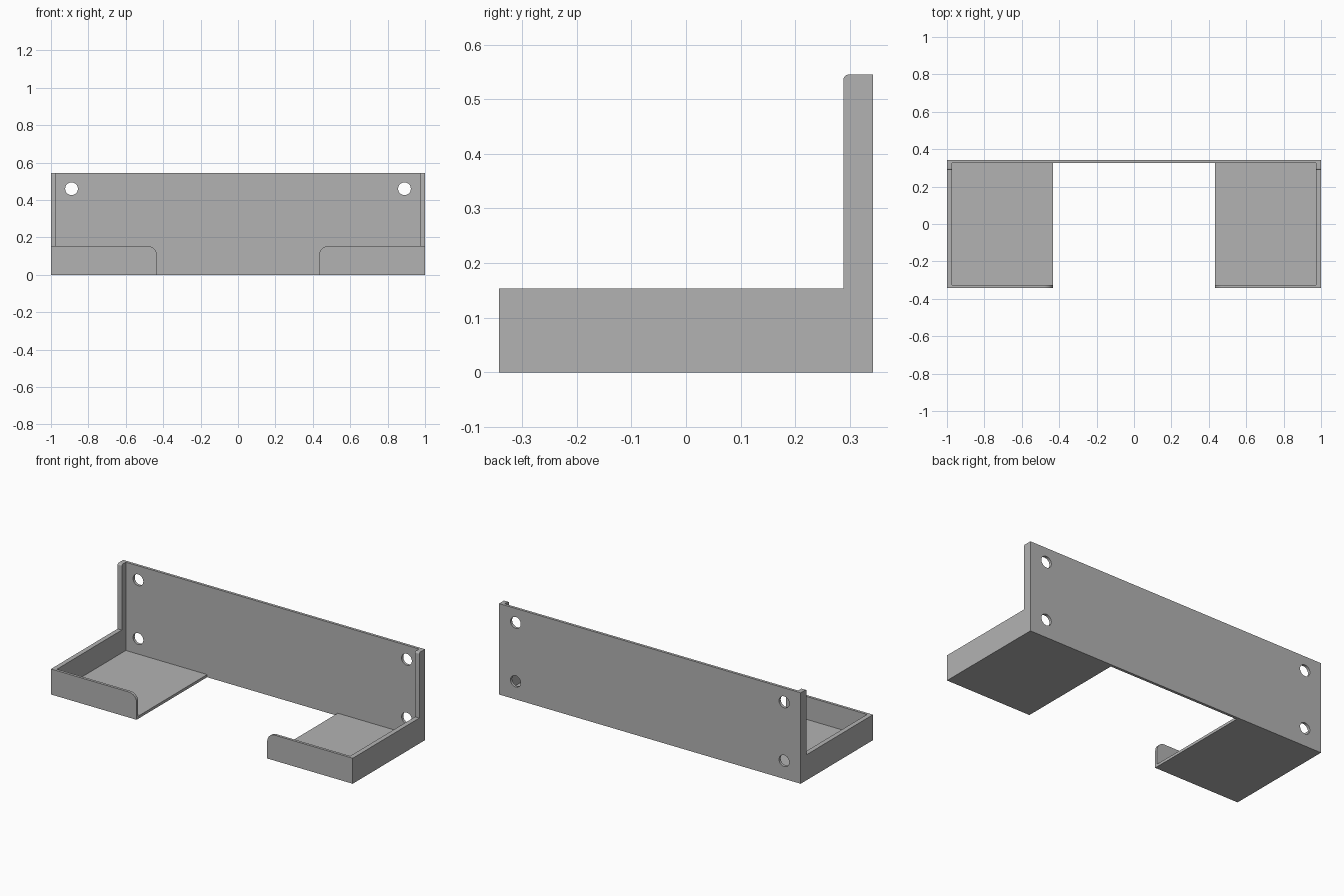
import bpy, bmesh, math
from mathutils import Matrix, Vector

default = bpy.data.objects.get("Cube")
if default:
    bpy.data.objects.remove(default, do_unlink=True)

grey = bpy.data.materials.new("matte grey")
grey.use_nodes = True
COLOUR = (0.45, 0.45, 0.45, 1)
grey.diffuse_color = COLOUR
grey.node_tree.nodes["Principled BSDF"].inputs["Base Color"].default_value = COLOUR

# Main dimensions
W, D, H = 1.0, 0.342, 0.545           # half width, half depth, height
TRAY_H, TRAY_X = 0.153, 0.433         # tray wall height, inner end of tray
SIDE, SHEET = 0.028, 0.016            # side wall and sheet thickness
BACK = D - SHEET                      # front face of the back panel


def finish(name, bm):
    bmesh.ops.recalc_face_normals(bm, faces=bm.faces)
    mesh = bpy.data.meshes.new(name)
    bm.to_mesh(mesh)
    bm.free()
    mesh.materials.append(grey)
    obj = bpy.data.objects.new(name, mesh)
    bpy.context.collection.objects.link(obj)
    return obj


def prism(name, points, direction):
    """Extrude a flat outline along a direction."""
    bm = bmesh.new()
    face = bm.faces.new([bm.verts.new(p) for p in points])
    ext = bmesh.ops.extrude_face_region(bm, geom=[face], use_keep_orig=True)
    moved = [g for g in ext["geom"] if isinstance(g, bmesh.types.BMVert)]
    bmesh.ops.translate(bm, verts=moved, vec=Vector(direction))
    return finish(name, bm)


def box(name, x0, x1, y0, y1, z0, z1):
    outline = [(x0, y0, z0), (x1, y0, z0), (x1, y1, z0), (x0, y1, z0)]
    return prism(name, outline, (0, 0, z1 - z0))


def round_corner(u, v, r, steps=10):
    """Arc for the corner at low u, high v, running from the side to the top."""
    arc = [math.radians(180 - 90 * i / steps) for i in range(steps + 1)]
    return [(u + r + r * math.cos(a), v - r + r * math.sin(a)) for a in arc]


# Back panel with four screw holes
panel = box("back_panel", -W, W, BACK, D, 0, H)
bm = bmesh.new()
for x in (-0.89, 0.89):
    for z in (0.108, 0.46):
        place = Matrix.Translation((x, D, z)) @ Matrix.Rotation(math.pi / 2, 4, "X")
        bmesh.ops.create_cone(bm, cap_ends=True, segments=32, radius1=0.034,
                              radius2=0.034, depth=0.1, matrix=place)
cutter = finish("hole_cutter", bm)
cutter.hide_render = True
cut = panel.modifiers.new("screw holes", "BOOLEAN")
cut.object = cutter
cut.operation = "DIFFERENCE"
cut.solver = "EXACT"
bpy.context.view_layer.objects.active = panel
bpy.ops.object.modifier_apply(modifier=cut.name)
bpy.data.objects.remove(cutter, do_unlink=True)

# Trays, one on each side
for side, s in (("left", 1), ("right", -1)):
    inner = W - SIDE
    # Side wall with a tall post at the back
    profile = [(-D, 0), (-D, TRAY_H), (0.288, TRAY_H)]
    profile += round_corner(0.288, H, 0.01) + [(BACK, H), (BACK, 0)]
    prism(side + "_side_wall", [(s * W, y, z) for y, z in profile], (-s * SIDE, 0, 0))
    # Front lip with a rounded inner corner
    profile = [(TRAY_X, 0)] + round_corner(TRAY_X, TRAY_H, 0.05)
    profile += [(inner, TRAY_H), (inner, 0)]
    prism(side + "_front_lip", [(s * x, -D, z) for x, z in profile], (0, SHEET, 0))
    # Floor
    box(side + "_floor", s * TRAY_X, s * inner, -D + SHEET, BACK, 0, SHEET)

# Smooth the hole walls and rounded corners
for obj in bpy.context.collection.objects:
    if obj.type == "MESH" and obj.data.materials and obj.data.materials[0] == grey:
        bpy.ops.object.select_all(action="DESELECT")
        obj.select_set(True)
        bpy.context.view_layer.objects.active = obj
        bpy.ops.object.shade_smooth_by_angle(angle=math.radians(30))
